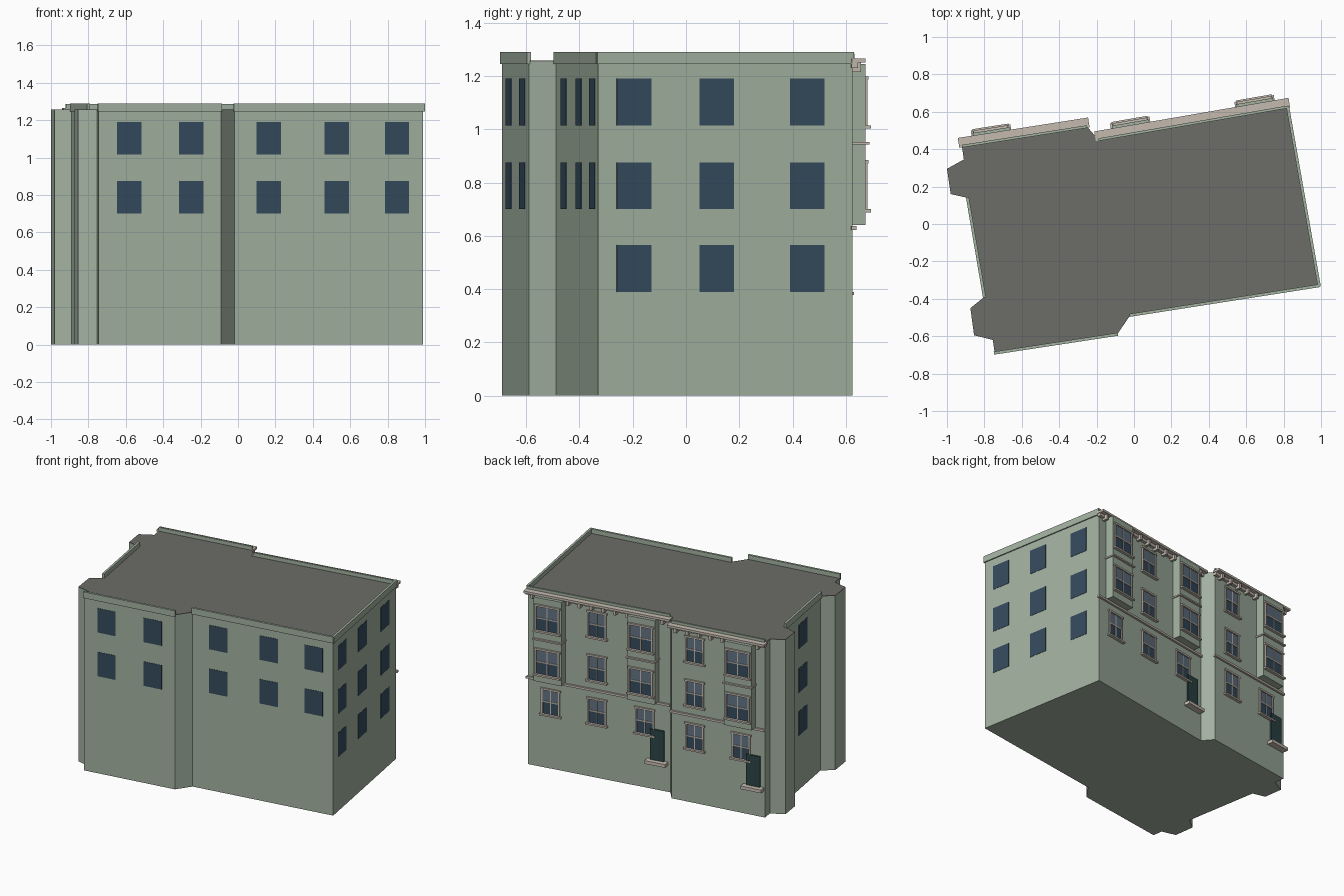
import bpy, bmesh
from mathutils import Vector, Matrix

if "Cube" in bpy.data.objects:
    bpy.data.objects.remove(bpy.data.objects["Cube"])

def mat(name, r, g, b):
    m = bpy.data.materials.new(name)
    m.diffuse_color = (r, g, b, 1)
    m.use_nodes = True
    m.node_tree.nodes["Principled BSDF"].inputs["Base Color"].default_value = m.diffuse_color
    return m

GREEN = mat("painted_wall", .36, .44, .35)
ROOF = mat("roof_grey", .15, .15, .14)
GLASS = mat("dark_glass", .035, .07, .11)
PALE = mat("pale_glass", .12, .17, .23)
TRIM = mat("stone_trim", .56, .50, .43)
DOOR = mat("door_green", .025, .06, .06)

# Footprint, counter-clockwise from the front left corner
FOOT = [(-.745, -.69), (-.09, -.59), (-.02, -.488), (.99, -.33), (.822, .625),
        (-.19, .45), (-.25, .52), (-.92, .415), (-.91, .345), (-1, .295),
        (-.98, .16), (-.89, .14), (-.80, -.39), (-.875, -.45), (-.855, -.595), (-.755, -.62)]
TOP = 1.258

def finish(bm, name, m):
    bmesh.ops.recalc_face_normals(bm, faces=bm.faces)
    me = bpy.data.meshes.new(name)
    bm.to_mesh(me)
    bm.free()
    me.materials.append(m)
    ob = bpy.data.objects.new(name, me)
    bpy.context.collection.objects.link(ob)
    return ob

def prism(name, pts, z0, z1, m):
    bm = bmesh.new()
    f = bm.faces.new([bm.verts.new((x, y, z0)) for x, y in pts])
    r = bmesh.ops.extrude_face_region(bm, geom=[f])
    bmesh.ops.translate(bm, vec=(0, 0, z1 - z0),
                        verts=[v for v in r["geom"] if isinstance(v, bmesh.types.BMVert)])
    return finish(bm, name, m)

class Wall:
    """Local frame of one footprint edge: u along, d outward, z up."""
    def __init__(self, i):
        self.p = Vector((*FOOT[i], 0))
        e = Vector((*FOOT[(i + 1) % len(FOOT)], 0)) - self.p
        self.len = e.length
        self.t = e.normalized()
        self.n = Vector((self.t.y, -self.t.x, 0))

    def ux(self, x):
        return (x - self.p.x) / self.t.x

    def uy(self, y):
        return (y - self.p.y) / self.t.y

parts = {}

def box(name, m, w, u0, u1, z0, z1, d0, d1):
    bm = parts.setdefault(name, (bmesh.new(), m))[0]
    c = w.p + w.t * (u0 + u1) / 2 + w.n * (d0 + d1) / 2 + Vector((0, 0, (z0 + z1) / 2))
    M = Matrix((w.t, w.n, Vector((0, 0, 1)))).transposed().to_4x4()
    S = Matrix.Diagonal((u1 - u0, d1 - d0, z1 - z0, 1))
    bmesh.ops.create_cube(bm, size=1, matrix=Matrix.Translation(c) @ M @ S)

def sash_window(w, u, z, width, d):
    h, a, f = .175, width / 2, .011
    box("lower_panes", GLASS, w, u - a, u + a, z, z + h / 2, d - .01, d + .002)
    box("upper_panes", PALE, w, u - a, u + a, z + h / 2, z + h, d - .01, d + .003)
    for s in (-1, 1):
        e = u + s * a
        box("window_frames", TRIM, w, e - f / 2, e + f / 2, z, z + h, d - .005, d + .01)
    box("window_frames", TRIM, w, u - a - f, u + a + f, z + h - .004, z + h + .009, d - .005, d + .012)
    box("window_sills", TRIM, w, u - a - .015, u + a + .015, z - .012, z, d - .005, d + .02)
    box("window_bars", TRIM, w, u - a, u + a, z + h / 2 - .004, z + h / 2 + .004, d, d + .007)
    box("window_bars", TRIM, w, u - .003, u + .003, z, z + h, d, d + .006)

ROWS = (.39, .70, 1.015)

# Main body and roof
prism("building_body", FOOT, 0, TOP - .004, GREEN)
prism("flat_roof", FOOT, TOP - .004, TOP, ROOF)

# Parapets on the front, right, left and back edges
for i in (0, 2, 3, 11):
    w = Wall(i)
    box("parapet", GREEN, w, -.004, w.len + .004, 1.245, 1.29, -.008, .008)
for i in (4, 6):
    w = Wall(i)
    box("back_parapet", GREEN, w, 0, w.len, 1.245, 1.285, -.006, .008)

# Plain flush windows on the front, right and left walls
plain = []
for i, xs in ((0, (-.582, -.25)), (2, (.165, .528, .85))):
    plain += [(Wall(i), Wall(i).ux(x), ROWS[1:]) for x in xs]
plain += [(Wall(3), Wall(3).uy(y), ROWS) for y in (-.195, .115, .455)]
plain += [(Wall(11), Wall(11).len / 2, ROWS)]
for w, u, rows in plain:
    for z in rows:
        box("plain_windows", GLASS, w, u - .066, u + .066, z, z + .175, -.01, .002)

# Street facade: edge, bay centres, flat window centres, ground windows, door
for i, bays, flats, ground, door in (
        (4, (.645, -.02), (.33,), (.66, .33, -.01), -.10),
        (6, (-.765,), (-.416,), (-.75, -.416), -.84)):
    w = Wall(i)
    for x in bays:
        u = w.ux(x) - .01
        box("bay_bodies", GREEN, w, u - .1, u + .1, .64, 1.245, -.01, .062)
        box("bay_bands", TRIM, w, u - .107, u + .107, .942, .952, -.005, .076)
        for z in ROWS[1:]:
            sash_window(w, u, z, .165, .062)
    for x in flats:
        for z in ROWS[1:]:
            sash_window(w, w.ux(x), z, .125, 0)
    for x in ground:
        sash_window(w, w.ux(x), ROWS[0], .125, 0)
    # Door with its raised step
    u = w.ux(door)
    box("doors", DOOR, w, u - .05, u + .05, .215, .435, -.01, .012)
    box("door_steps", TRIM, w, u - .075, u + .075, .192, .215, -.01, .045)
    # String course, cornice and brackets
    box("string_course", TRIM, w, -.01, w.len, .622, .637, -.005, .014)
    box("cornice", TRIM, w, -.012, w.len + .015, 1.25, 1.266, -.005, .048)
    box("cornice_band", TRIM, w, -.008, w.len + .008, 1.23, 1.25, -.005, .02)
    n = round(w.len / .085)
    for k in range(n):
        c = (k + .5) * w.len / n
        box("cornice_brackets", TRIM, w, c - .009, c + .009, 1.215, 1.25, -.005, .038)

for name, (bm, m) in parts.items():
    finish(bm, name, m)
